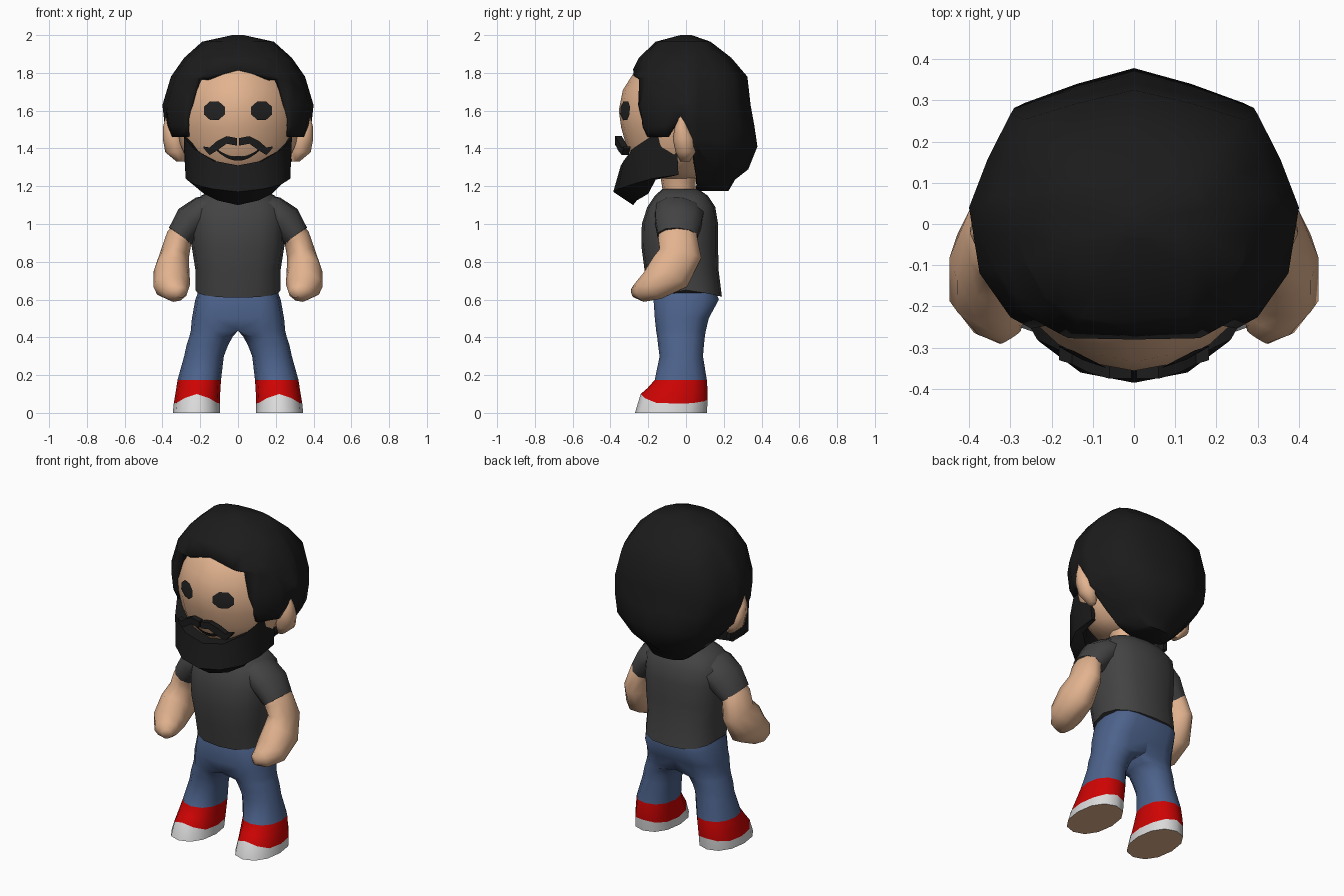
import bpy, bmesh, math
from mathutils import Vector
from mathutils.bvhtree import BVHTree

if "Cube" in bpy.data.objects:
    bpy.data.objects.remove(bpy.data.objects["Cube"])


def mat(name, r, g, b):
    m = bpy.data.materials.new(name)
    m.diffuse_color = (r, g, b, 1)
    m.use_nodes = True
    m.node_tree.nodes["Principled BSDF"].inputs["Base Color"].default_value = m.diffuse_color
    return m


SKIN = mat("skin", .76, .45, .275)
BLACK = mat("hair_black", .011, .011, .011)
EYE = mat("eye_black", .016, .016, .016)
SHIRT = mat("shirt_grey", .056, .056, .056)
DENIM = mat("denim_blue", .073, .123, .26)
RED = mat("shoe_red", .62, .001, .001)
WHITE = mat("sole_white", .7, .7, .7)


def smooth(ob, angle):
    bpy.ops.object.select_all(action='DESELECT')
    ob.select_set(True)
    bpy.context.view_layer.objects.active = ob
    bpy.ops.object.shade_smooth_by_angle(angle=math.radians(angle))


def make(name, verts, faces, mats, rule=None, angle=60):
    me = bpy.data.meshes.new(name)
    me.from_pydata([tuple(v) for v in verts], [], faces)
    bm = bmesh.new()
    bm.from_mesh(me)
    bmesh.ops.recalc_face_normals(bm, faces=bm.faces)
    bm.to_mesh(me)
    bm.free()
    ob = bpy.data.objects.new(name, me)
    bpy.context.collection.objects.link(ob)
    for m in mats:
        me.materials.append(m)
    if rule:
        for p in me.polygons:
            p.material_index = rule(p)
    smooth(ob, angle)
    return ob


def skin_rings(rings):
    """Join equal rings of points into a closed, capped surface."""
    n = len(rings[0])
    verts = [p for r in rings for p in r]
    faces = [(k * n + i, k * n + (i + 1) % n, (k + 1) * n + (i + 1) % n, (k + 1) * n + i)
             for k in range(len(rings) - 1) for i in range(n)]
    faces += [tuple(range(n)), tuple(range(len(verts) - n, len(verts)))]
    return verts, faces


def loft(name, rows, mats, n=12, e=2.2, cy=None, side=1, lifts={}, power=1, half_above=9, **kw):
    """Rows of (z, centre x, half width, front y, back y). Lifts tilt a row at front and back;
    rows above half_above are closed on the middle plane, so two halves meet there."""
    rings = []
    for k, (z, cx, rx, yf, yb) in enumerate(rows):
        mid = (yf + yb) / 2 if cy is None or not yf < cy < yb else cy
        lf, lb = lifts.get(k, (0, 0))
        ring = []
        for i in range(n):
            a = 2 * math.pi * i / n
            c, s = math.cos(a), math.sin(a)
            x = cx + rx * math.copysign(abs(c) ** (2 / e), c)
            sy = math.copysign(abs(s) ** (2 / e), s)
            if z > half_above and c < -.1:
                x = 0
                sy = math.copysign(1, s) if abs(s) > .8 else s
            y = mid + sy * ((yb - mid) if s > 0 else (mid - yf))
            ring.append((side * x, y, z + abs(s) ** power * (lb if s > 0 else lf)))
        rings.append(ring)
    return make(name, *skin_rings(rings), mats, **kw)


def tube(name, rows, m, side, n=10):
    """Rows of (x, y, z, radius across, radius along) swept along their path."""
    pts = [Vector(r[:3]) for r in rows]
    rings = []
    for k, p in enumerate(pts):
        t = (pts[min(k + 1, len(pts) - 1)] - pts[max(k - 1, 0)]).normalized()
        u = Vector((1, 0, 0))
        u = (u - t * u.dot(t)).normalized()
        v = t.cross(u)
        turn = [2 * math.pi * i / n for i in range(n)]
        ring = [p + u * math.cos(a) * rows[k][3] + v * math.sin(a) * rows[k][4] for a in turn]
        rings.append([(side * q.x, q.y, q.z) for q in ring])
    return make(name, *skin_rings(rings), [m])


# legs with shoes: bare underside, white rim, red upper, denim up to the waist
def leg_rule(p):
    if p.center.z < .005:
        return 3
    ring = p.index // 12
    return 2 if ring == 0 else 1 if ring in (1, 2) else 0


for side, label in ((1, "left"), (-1, "right")):
    loft(label + "_leg", [(0, .22, .125, -.27, .11), (.05, .218, .122, -.24, .115),
                          (.11, .212, .118, -.205, .115), (.175, .205, .115, -.165, .11),
                          (.30, .18, .105, -.14, .09), (.36, .162, .11, -.148, .095),
                          (.405, .142, .115, -.153, .10), (.435, .125, .125, -.158, .105),
                          (.5, .122, .122, -.165, .12), (.6, .114, .112, -.172, .174),
                          (.66, .105, .098, -.15, .15)],
         [DENIM, RED, WHITE, SKIN], side=side, lifts={1: (.05, .02), 2: (.02, 0)}, power=4,
         half_above=.42, rule=leg_rule)
    # sleeves, arms and ears
    tube(label + "_sleeve", [(.10, -.03, 1.085, .075, .13), (.185, -.035, 1.065, .085, .135),
                             (.245, -.04, 1.015, .095, .13), (.307, -.045, .935, .074, .11)], SHIRT, side)
    tube(label + "_arm", [(.25, -.045, 1.0, .06, .09), (.31, -.045, .93, .071, .107),
                          (.335, -.03, .84, .077, .118), (.352, -.085, .745, .095, .125),
                          (.35, -.175, .675, .098, .087), (.325, -.235, .645, .07, .06),
                          (.30, -.275, .64, .03, .03)], SKIN, side)
    loft(label + "_ear", [(1.57, .37, .012, -.04, -.015), (1.51, .352, .046, -.06, .015),
                          (1.45, .34, .058, -.07, .045), (1.38, .33, .055, -.055, .05),
                          (1.33, .305, .02, -.03, .02)], [SKIN], n=8, side=side)

# shirt and neck
loft("shirt", [(.65, 0, .226, -.19, .19), (.76, 0, .226, -.22, .172), (.88, 0, .245, -.236, .17),
               (1.0, 0, .25, -.234, .17), (1.09, 0, .245, -.205, .155), (1.15, 0, .195, -.165, .115),
               (1.185, 0, .12, -.125, .065)], [SHIRT], n=16, e=2.6, lifts={0: (-.04, -.035)})
loft("neck", [(1.15, 0, .11, -.12, .055), (1.22, 0, .115, -.13, .05), (1.32, 0, .15, -.15, .08)], [SKIN])

# head
head = loft("head", [(1.24, 0, .13, -.17, .06), (1.28, 0, .22, -.24, .1), (1.34, 0, .27, -.285, .15),
                     (1.42, 0, .305, -.318, .2), (1.51, 0, .325, -.343, .24), (1.6, 0, .33, -.356, .25),
                     (1.71, 0, .305, -.334, .25), (1.82, 0, .25, -.264, .2), (1.9, 0, .14, -.15, .1)],
            [SKIN], n=20, e=1.8)

# hair: a shell, squarer at the back, with the face and ear openings cut along straight lines
hair = loft("hair", [(2.0, 0, .03, -.03, .03), (1.965, 0, .19, -.16, .13), (1.88, 0, .285, -.25, .24),
                     (1.78, 0, .355, -.30, .325), (1.63, 0, .40, -.315, .342), (1.52, 0, .388, -.305, .362),
                     (1.41, 0, .355, -.25, .378), (1.29, 0, .25, -.15, .33), (1.235, 0, .19, -.02, .26),
                     (1.175, 0, .12, .06, .225)], [BLACK], n=16, e=2.4, cy=.04)
co = hair.data.vertices
for k in range(2, 8):
    for i in range(k * 16 + 1, k * 16 + 8, 2):
        co[i].co = (co[i - 1].co + co[i + 1].co) / 2 * .8 + co[i].co * .2
face_cut = [(-.215, 1.77), (0, 1.82), (.215, 1.77), (.27, 1.55), (.25, 1.3), (-.25, 1.3), (-.27, 1.55)]
ear_cut = [(-.6, 1.48), (-.2, 1.46), (-.09, 1.46), (-.035, 1.56), (.03, 1.45), (.055, 1.24),
           (.05, 1.0), (-.6, 1.0)]


def inside(u, v, poly):
    hit = False
    for (a, b), (c, d) in zip(poly, poly[1:] + poly[:1]):
        if (b > v) != (d > v) and u < (c - a) * (v - b) / (d - b) + a:
            hit = not hit
    return hit


bm = bmesh.new()
bm.from_mesh(hair.data)
for poly, axis, reach in ((face_cut, 0, -.1), (ear_cut, 1, .12)):
    for (a, b), (c, d) in zip(poly, poly[1:] + poly[:1]):
        if axis == 0:
            co, no = (a, 0, b), (d - b, 0, a - c)
        else:
            co, no = (0, a, b), (0, d - b, a - c)
        near = [f for f in bm.faces if f.calc_center_median().y < reach]
        geom = near + list({x for f in near for x in f.edges}) + list({x for f in near for x in f.verts})
        bmesh.ops.bisect_plane(bm, geom=geom, plane_co=co, plane_no=no, dist=1e-5)
    gone = []
    for f in bm.faces:
        p = f.calc_center_median()
        if p.y < reach and inside(p[axis], p.z, poly):
            gone.append(f)
    bmesh.ops.delete(bm, geom=gone, context='FACES')
bm.to_mesh(hair.data)
bm.free()
mod = hair.modifiers.new("thickness", 'SOLIDIFY')
mod.thickness, mod.offset = .045, -1
smooth(hair, 60)

# beard: sections from chin to ear (outer top, outer low, under, inner top), mirrored
half = [[(0, -.345, 1.31), (0, -.385, 1.17), (0, -.28, 1.10), (0, -.27, 1.31)],
        [(.13, -.33, 1.335), (.13, -.36, 1.185), (.11, -.26, 1.125), (.11, -.24, 1.33)],
        [(.235, -.28, 1.40), (.23, -.285, 1.21), (.18, -.2, 1.16), (.2, -.18, 1.38)],
        [(.285, -.19, 1.46), (.277, -.18, 1.24), (.24, -.16, 1.235), (.25, -.16, 1.45)],
        [(.29, -.05, 1.47), (.275, -.04, 1.26), (.25, -.04, 1.26), (.26, -.05, 1.47)]]
make("beard", *skin_rings([[(-x, y, z) for x, y, z in s] for s in half[:0:-1]] + half), [BLACK], angle=40)

# moustache: tapered bar on each side, rows of (x, y, low z, high z)
for side, label in ((1, "left"), (-1, "right")):
    rows = [(.006, -.375, 1.415, 1.455), (.06, -.375, 1.425, 1.465), (.11, -.36, 1.39, 1.44),
            (.15, -.34, 1.365, 1.405), (.182, -.33, 1.40, 1.41)]
    make(label + "_moustache", *skin_rings([[(side * x, y, lo), (side * x, y, hi), (side * x, y + .035, hi),
         (side * x, y + .035, lo)] for x, y, lo, hi in rows]), [BLACK], angle=30)

# eyes and mouth: thin plates draped on the face
bm = bmesh.new()
bm.from_mesh(head.data)
tree = BVHTree.FromBMesh(bm)
bm.free()


def drape(x, z):
    p = tree.ray_cast(Vector((x, -1, z)), Vector((0, 1, 0)))[0]
    return (x, p.y - .008, z)


plates = []
for side, label in ((1, "left"), (-1, "right")):
    turn = [math.pi * (i + .5) / 4 for i in range(8)]
    ring = [drape(side * .125 + .06 * math.cos(a), 1.6 + .053 * math.sin(a)) for a in turn]
    plates.append(make(label + "_eye", ring + [drape(side * .125, 1.6)],
                       [(i, (i + 1) % 8, 8) for i in range(8)], [EYE]))
strip = []
for i in range(11):
    x = .11 * (i / 5 - 1)
    z = 1.335 + .05 * (x / .11) ** 2
    strip += [drape(x, z), drape(x, z + .024 - .012 * abs(x / .11))]
plates.append(make("mouth", strip, [(2 * i, 2 * i + 2, 2 * i + 3, 2 * i + 1) for i in range(10)], [BLACK]))
for ob in plates:
    if sum(p.normal.y for p in ob.data.polygons) > 0:
        ob.data.flip_normals()
